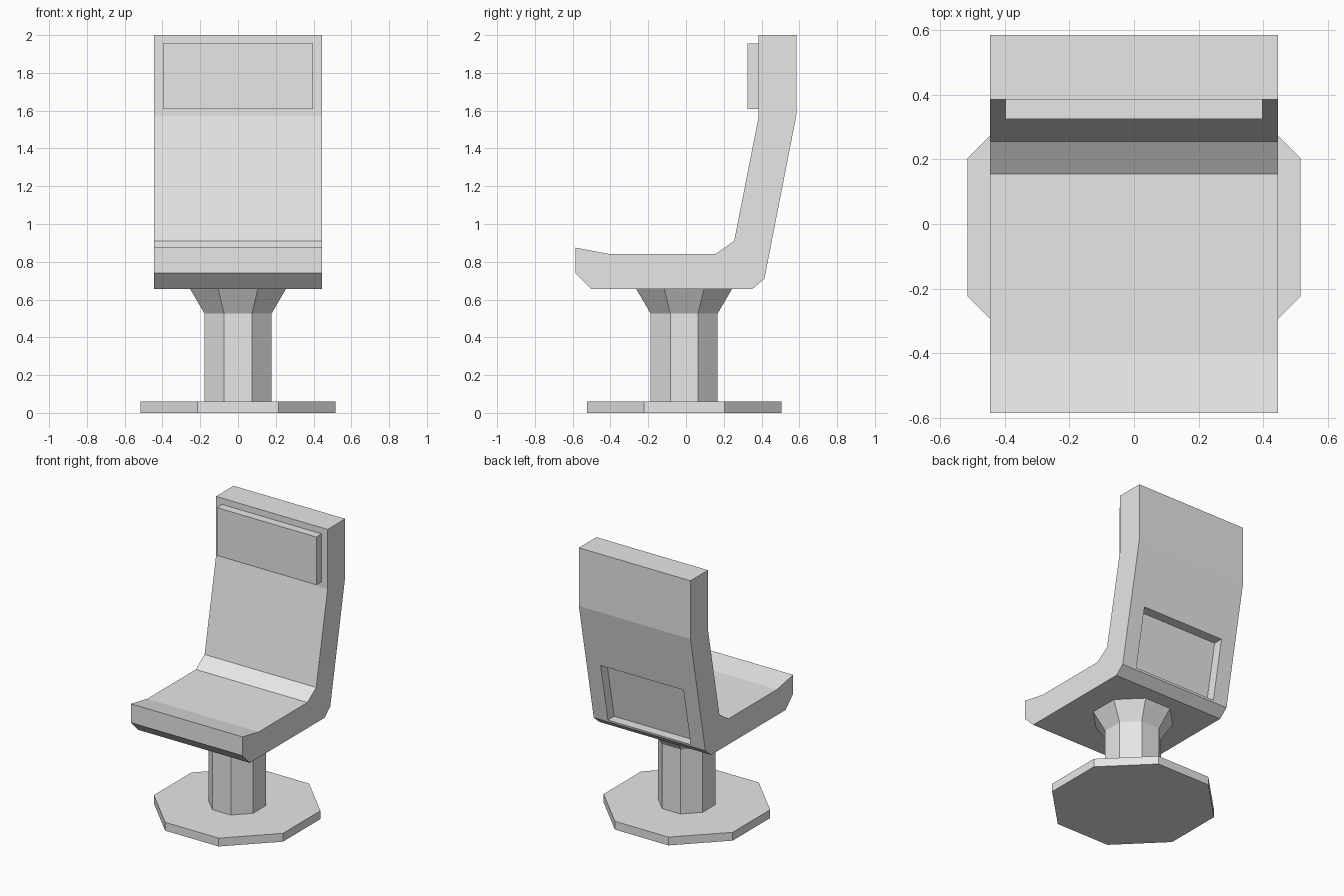
import bpy
import bmesh
import math

cube = bpy.data.objects.get("Cube")
if cube:
    bpy.data.objects.remove(cube, do_unlink=True)

grey = bpy.data.materials.new("light_grey")
grey.use_nodes = True
grey.diffuse_color = (0.8, 0.8, 0.8, 1)
grey.node_tree.nodes["Principled BSDF"].inputs["Base Color"].default_value = (0.8, 0.8, 0.8, 1)


def finish(name, bm):
    bmesh.ops.recalc_face_normals(bm, faces=bm.faces[:])
    mesh = bpy.data.meshes.new(name)
    bm.to_mesh(mesh)
    bm.free()
    mesh.materials.append(grey)
    obj = bpy.data.objects.new(name, mesh)
    bpy.context.collection.objects.link(obj)
    return obj


def extrude_profile(points, half_width):
    """Side profile of (y, z) points, extruded across x."""
    bm = bmesh.new()
    face = bm.faces.new([bm.verts.new((-half_width, y, z)) for y, z in points])
    new = bmesh.ops.extrude_face_region(bm, geom=[face])["geom"]
    for v in new:
        if isinstance(v, bmesh.types.BMVert):
            v.co.x = half_width
    bm.normal_update()
    return bm


def octagon_stack(name, rings, y):
    """Stacked octagons given as (flat-to-centre distance, z)."""
    bm = bmesh.new()
    loops = []
    for apothem, z in rings:
        r = apothem / math.cos(math.pi / 8)
        angles = [math.pi / 8 + i * math.pi / 4 for i in range(8)]
        loops.append([bm.verts.new((r * math.cos(a), y + r * math.sin(a), z)) for a in angles])
    for low, high in zip(loops, loops[1:]):
        for i in range(8):
            j = (i + 1) % 8
            bm.faces.new((low[i], low[j], high[j], high[i]))
    bm.faces.new(loops[0][::-1])
    bm.faces.new(loops[-1])
    return finish(name, bm)


# Seat and backrest in one bent slab
back_low, back_high = (0.415, 0.71), (0.585, 1.58)
profile = [(-0.585, 0.875), (-0.4, 0.84), (0.155, 0.84), (0.255, 0.91),
           (0.385, 1.57), (0.385, 2.0), (0.585, 2.0), back_high,
           back_low, (0.35, 0.655), (-0.5, 0.655), (-0.585, 0.74)]
bm = extrude_profile(profile, 0.445)
bmesh.ops.recalc_face_normals(bm, faces=bm.faces[:])

# Recessed panel low on the sloping back face
slope = (back_high[0] - back_low[0]) / (back_high[1] - back_low[1])
panel = next(f for f in bm.faces
             if all(v.co.y > 0.4 and v.co.z < 1.6 for v in f.verts))
bmesh.ops.inset_individual(bm, faces=[panel], thickness=0.05)
middle = panel.calc_center_median().z
for v in panel.verts:
    v.co.x = math.copysign(0.33, v.co.x)
    v.co.z = 1.15 if v.co.z > middle else 0.725
    v.co.y = back_low[0] + slope * (v.co.z - back_low[1])
bmesh.ops.inset_individual(bm, faces=[panel], thickness=0.0)
for v in panel.verts:
    v.co.y -= 0.07
finish("seat_and_backrest", bm)

# Headrest pad
pad = [(0.325, 1.61), (0.385, 1.61), (0.385, 1.955), (0.325, 1.955)]
finish("headrest", extrude_profile(pad, 0.397))

# Pedestal: foot plate, then column flaring out under the seat
octagon_stack("foot_plate", [(0.515, 0), (0.515, 0.06)], -0.01)
octagon_stack("column", [(0.177, 0.06), (0.177, 0.525), (0.253, 0.655)], -0.01)
